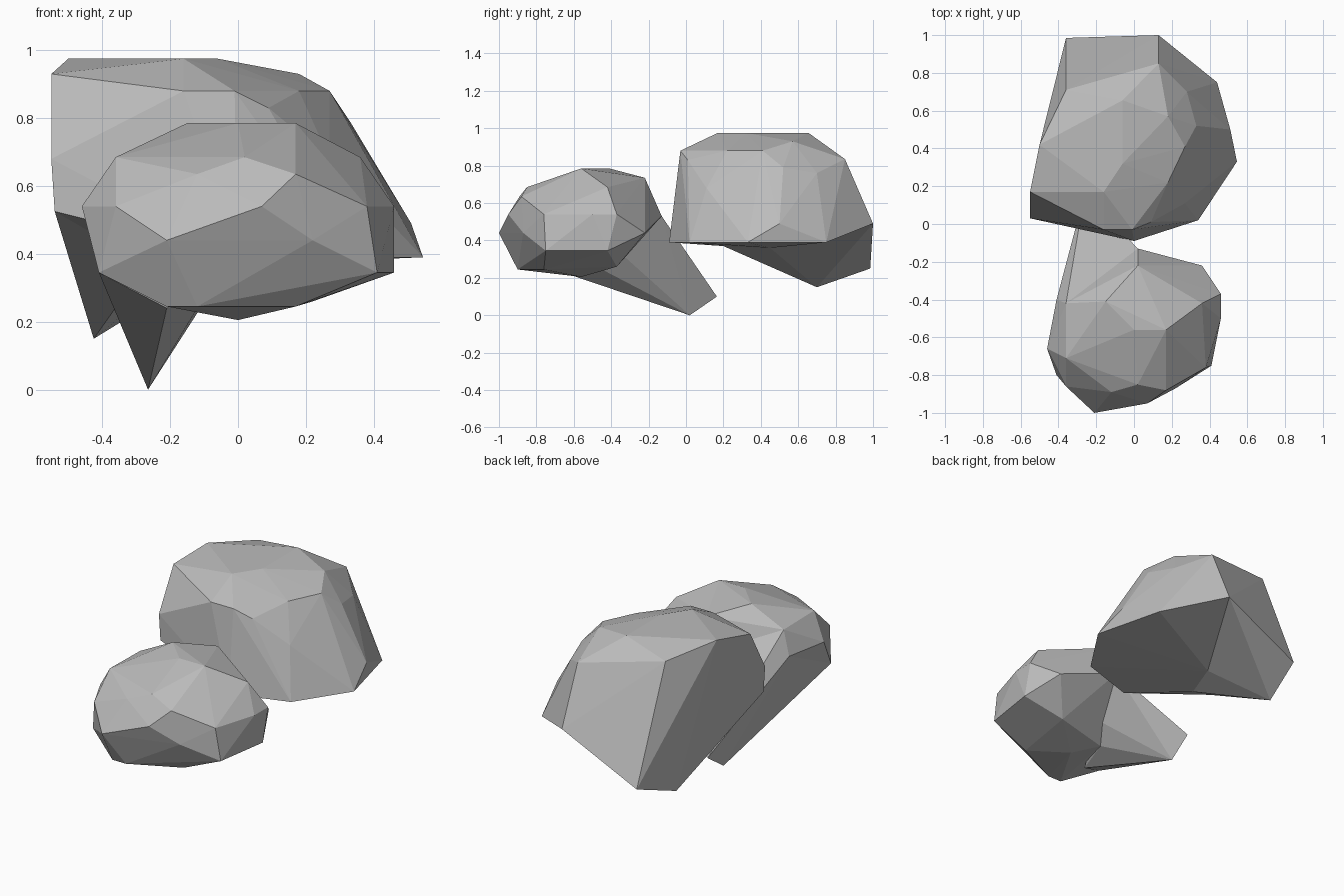
import bpy
import bmesh

default_cube = bpy.data.objects.get("Cube")
if default_cube:
    bpy.data.objects.remove(default_cube, do_unlink=True)

# One plain stone colour
stone_grey = bpy.data.materials.new("stone_grey")
stone_grey.use_nodes = True
stone_colour = (0.5, 0.5, 0.5, 1)
stone_grey.diffuse_color = stone_colour
stone_grey.node_tree.nodes["Principled BSDF"].inputs["Base Color"].default_value = stone_colour


def faceted_hull(name, corners):
    """Wrap a convex, flat-faced stone around its corner points."""
    mesh = bpy.data.meshes.new(name)
    bm = bmesh.new()
    for corner in corners:
        bm.verts.new(corner)
    hull = bmesh.ops.convex_hull(bm, input=bm.verts)
    unused = set(hull["geom_interior"]) | set(hull["geom_unused"])
    loose = [item for item in unused if isinstance(item, bmesh.types.BMVert) and item.is_valid]
    bmesh.ops.delete(bm, geom=loose, context="VERTS")
    bmesh.ops.recalc_face_normals(bm, faces=bm.faces)
    bm.to_mesh(mesh)
    bm.free()
    mesh.materials.append(stone_grey)
    stone = bpy.data.objects.new(name, mesh)
    bpy.context.collection.objects.link(stone)
    return stone


def merge_spur(body, spur):
    """Fuse a spur into its body so that no inner faces remain."""
    union = body.modifiers.new("fuse_spur", "BOOLEAN")
    union.operation = "UNION"
    union.solver = "EXACT"
    union.object = spur
    bpy.context.view_layer.update()
    graph = bpy.context.evaluated_depsgraph_get()
    fused = bpy.data.meshes.new_from_object(body.evaluated_get(graph))
    body.modifiers.clear()
    body.data = fused
    bpy.data.objects.remove(spur, do_unlink=True)


# Front rock: rounded body, listed from the crown down to the base
front_crown = [
    (-.15, -.41, .785), (0, -.56, .785), (.17, -.56, .785),
    (.02, -.22, .735), (-.36, -.42, .68), (-.36, -.71, .685),
    (.02, -.85, .685), (.36, -.42, .685),
]
front_waist = [
    (.17, -.88, .635), (-.12, -.89, .635), (-.46, -.66, .54),
    (-.36, -.86, .54), (.07, -.95, .54), (.38, -.76, .54),
    (.46, -.5, .54), (.46, -.37, .54), (.02, -.13, .53),
    (-.41, -.4, .54), (-.21, -1, .44), (.22, -.87, .44),
    (.36, -.22, .44),
]
front_base = [
    (-.41, -.8, .345), (.41, -.75, .345), (.46, -.42, .345),
    (-.21, -.9, .245), (-.12, -.9, .245), (.17, -.76, .245),
    (.22, -.37, .26), (-.12, -.44, .24), (0, -.56, .205),
]
front_rock = faceted_hull("front_rock", front_crown + front_waist + front_base)

# Front rock: wedge reaching back and down to the ground
front_spur = faceted_hull("front_spur", [
    (-.265, .02, 0), (-.26, .165, .1),
    (.02, -.13, .53), (-.04, -.37, .35), (-.12, -.44, .24),
    (-.21, -.69, .24), (-.41, -.8, .345), (-.41, -.4, .54),
    (-.36, -.42, .68),
])
merge_spur(front_rock, front_spur)

# Back rock: larger body, listed from the crown down to the base
back_crown = [
    (-.16, .17, .975), (-.06, .32, .975), (-.5, .42, .975),
    (-.06, .655, .975), (-.36, .71, .92), (-.55, .17, .93),
    (.18, .57, .93), (.27, .41, .88), (.18, .22, .88),
    (-.16, -.03, .88), (-.01, -.03, .88), (.13, .85, .835),
    (.09, .01, .83),
]
back_waist = [
    (.28, .7, .76), (.33, .52, .79), (.27, .11, .68),
    (.12, -.01, .6), (-.55, .03, .68), (0, -.03, .63),
    (-.54, .03, .525), (.51, .5, .49), (.13, 1, .49),
    (-.13, -.06, .48),
]
back_base = [
    (.545, .33, .39), (.44, .75, .39), (.34, .02, .39),
    (0, -.09, .39), (-.27, .2, .37), (-.17, .45, .36),
]
back_rock = faceted_hull("back_rock", back_crown + back_waist + back_base)

# Back rock: overhanging heel at the rear
back_spur = faceted_hull("back_spur", [
    (-.425, .7, .15), (-.36, .985, .25), (.13, 1, .49),
    (-.17, .45, .36), (-.27, .2, .37), (-.54, .03, .525),
    (-.5, .42, .975), (-.36, .71, .92), (.13, .85, .835),
])
merge_spur(back_rock, back_spur)
